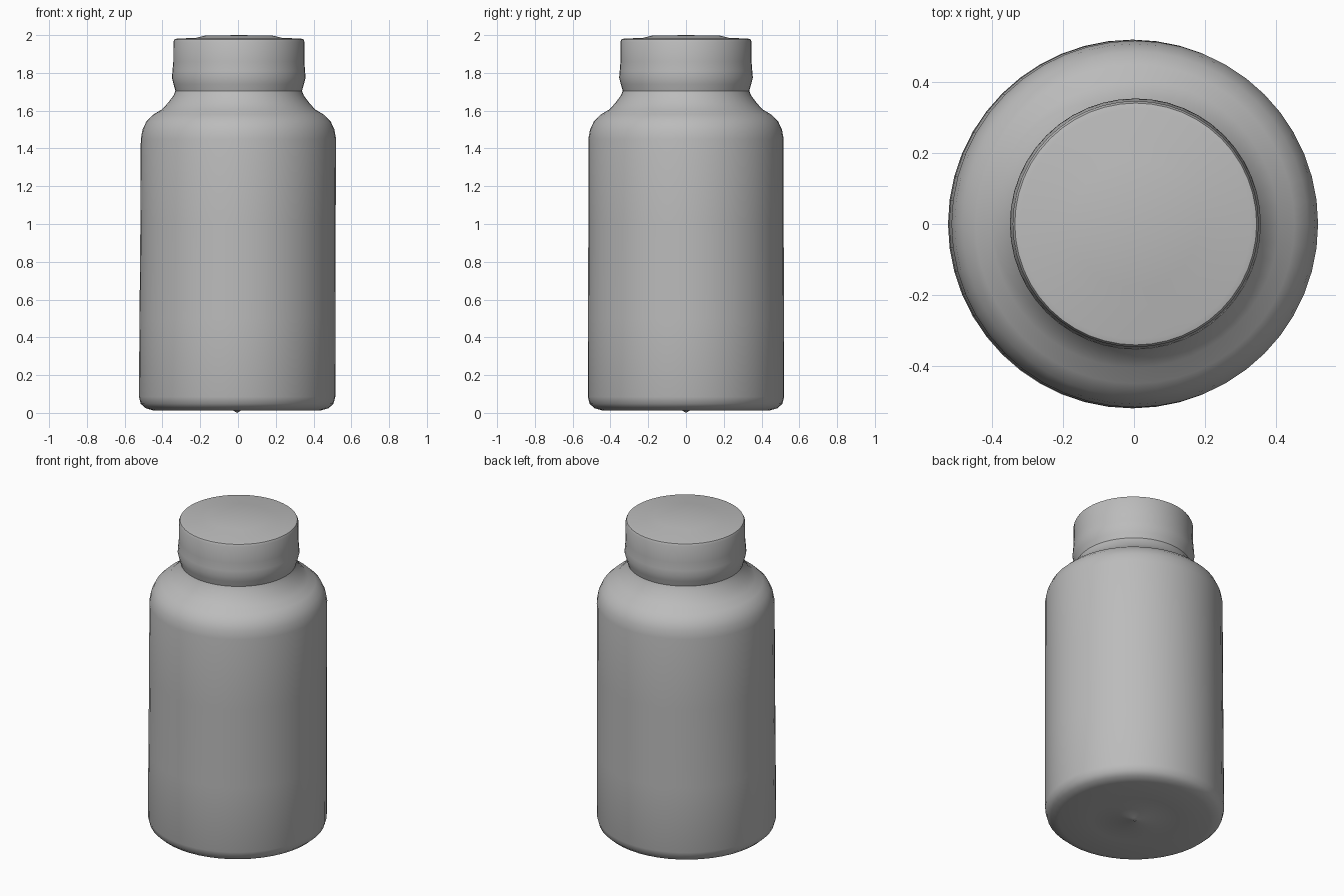
import bpy, bmesh, math
from mathutils import Matrix

SIDES = 48
LEAN = 0.005  # slight sideways lean over the full height

cube = bpy.data.objects.get("Cube")
if cube:
    bpy.data.objects.remove(cube, do_unlink=True)

grey = bpy.data.materials.new("plain_grey")
grey.use_nodes = True
colour = (0.5, 0.5, 0.5, 1)
grey.diffuse_color = colour
grey.node_tree.nodes["Principled BSDF"].inputs["Base Color"].default_value = colour


def lathe(name, profile):
    """Spin a (radius, height) profile round the z axis."""
    bm = bmesh.new()
    verts = [bm.verts.new((r, 0, z)) for r, z in profile]
    edges = [bm.edges.new(pair) for pair in zip(verts, verts[1:])]
    bmesh.ops.spin(bm, geom=verts + edges, cent=(0, 0, 0), axis=(0, 0, 1),
                   angle=math.tau, steps=SIDES, use_merge=True)
    bmesh.ops.remove_doubles(bm, verts=bm.verts, dist=0.0005)
    bmesh.ops.recalc_face_normals(bm, faces=bm.faces)
    for v in bm.verts:
        v.co.x += LEAN * (v.co.z - 1)
    mesh = bpy.data.meshes.new(name)
    bm.to_mesh(mesh)
    bm.free()
    mesh.materials.append(grey)
    obj = bpy.data.objects.new(name, mesh)
    bpy.context.collection.objects.link(obj)
    bpy.ops.object.select_all(action='DESELECT')
    obj.select_set(True)
    bpy.context.view_layer.objects.active = obj
    bpy.ops.object.shade_smooth_by_angle(angle=math.radians(50))
    return obj


# Bottle: flat base, rounded foot, straight wall, shoulder and neck
lathe("bottle_body", [
    (0, 0.0), (0.02, 0.012), (0.25, 0.012), (0.44, 0.012), (0.485, 0.025),
    (0.51, 0.048), (0.52, 0.085), (0.519, 0.5), (0.517, 1.0), (0.517, 1.45),
    (0.508, 1.5), (0.487, 1.545), (0.45, 1.58), (0.405, 1.607),
    (0.375, 1.64), (0.345, 1.68), (0.335, 1.705)])

# Cap: flared skirt, straight side and a low raised disc on top
lathe("cap", [
    (0.335, 1.705), (0.345, 1.74), (0.354, 1.775), (0.351, 1.81),
    (0.347, 1.86), (0.347, 1.965), (0.341, 1.978), (0.325, 1.982),
    (0.23, 1.985), (0.18, 1.997), (0, 2.0)])
